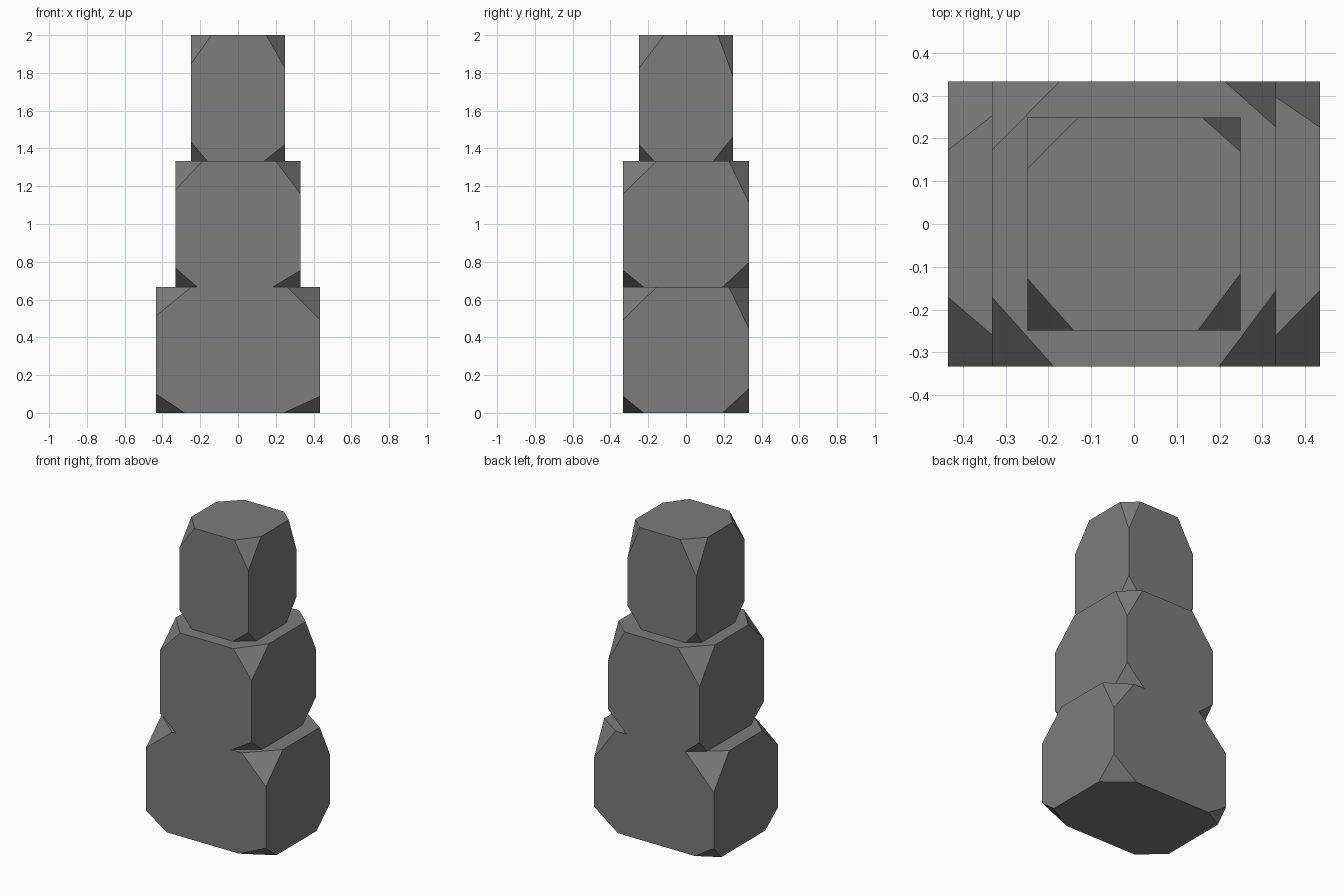
import bpy, bmesh
from mathutils import Vector

if "Cube" in bpy.data.objects:
    bpy.data.objects.remove(bpy.data.objects["Cube"], do_unlink=True)

# Stone colour
stone = bpy.data.materials.new("grey stone")
stone.use_nodes = True
grey = (0.2, 0.2, 0.2, 1)
stone.diffuse_color = grey
stone.node_tree.nodes["Principled BSDF"].inputs["Base Color"].default_value = grey

# Chipped corners: side signs -> share of each edge that is cut away (x, y, z)
CHIPS = {
    (-1, -1, 1): (0.217, 0.243, 0.23),
    (1, -1, 1): (0.20, 0.267, 0.262),
    (1, 1, 1): (0.18, 0.16, 0.33),
    (-1, 1, 1): (0.237, 0.24, 0.32),
    (-1, -1, -1): (0.175, 0.20, 0.152),
    (1, -1, -1): (0.223, 0.163, 0.132),
    (1, 1, -1): (0.20, 0.21, 0.193),
    (-1, 1, -1): (0.157, 0.115, 0.13),
}


def chipped_block(name, width, depth, height, bottom):
    """Box whose eight corners are each sliced off by a flat cut."""
    bm = bmesh.new()
    size = Vector((width, depth, height))
    centre = Vector((0, 0, bottom + height / 2))
    for signs, cuts in CHIPS.items():
        for axis in range(3):
            unit = Vector(signs) / 2
            unit[axis] -= signs[axis] * cuts[axis]
            bm.verts.new(centre + unit * size)
    bmesh.ops.convex_hull(bm, input=bm.verts[:])
    bmesh.ops.dissolve_limit(bm, angle_limit=0.01, verts=bm.verts[:], edges=bm.edges[:])
    bmesh.ops.recalc_face_normals(bm, faces=bm.faces[:])
    mesh = bpy.data.meshes.new(name)
    bm.to_mesh(mesh)
    bm.free()
    mesh.materials.append(stone)
    obj = bpy.data.objects.new(name, mesh)
    bpy.context.collection.objects.link(obj)
    return obj


# Three stacked stones, shrinking upwards
tier = 2 / 3
chipped_block("bottom_stone", 0.87, 0.666, tier, 0)
chipped_block("middle_stone", 0.664, 0.666, tier, tier)
chipped_block("top_stone", 0.498, 0.498, tier, 2 * tier)
